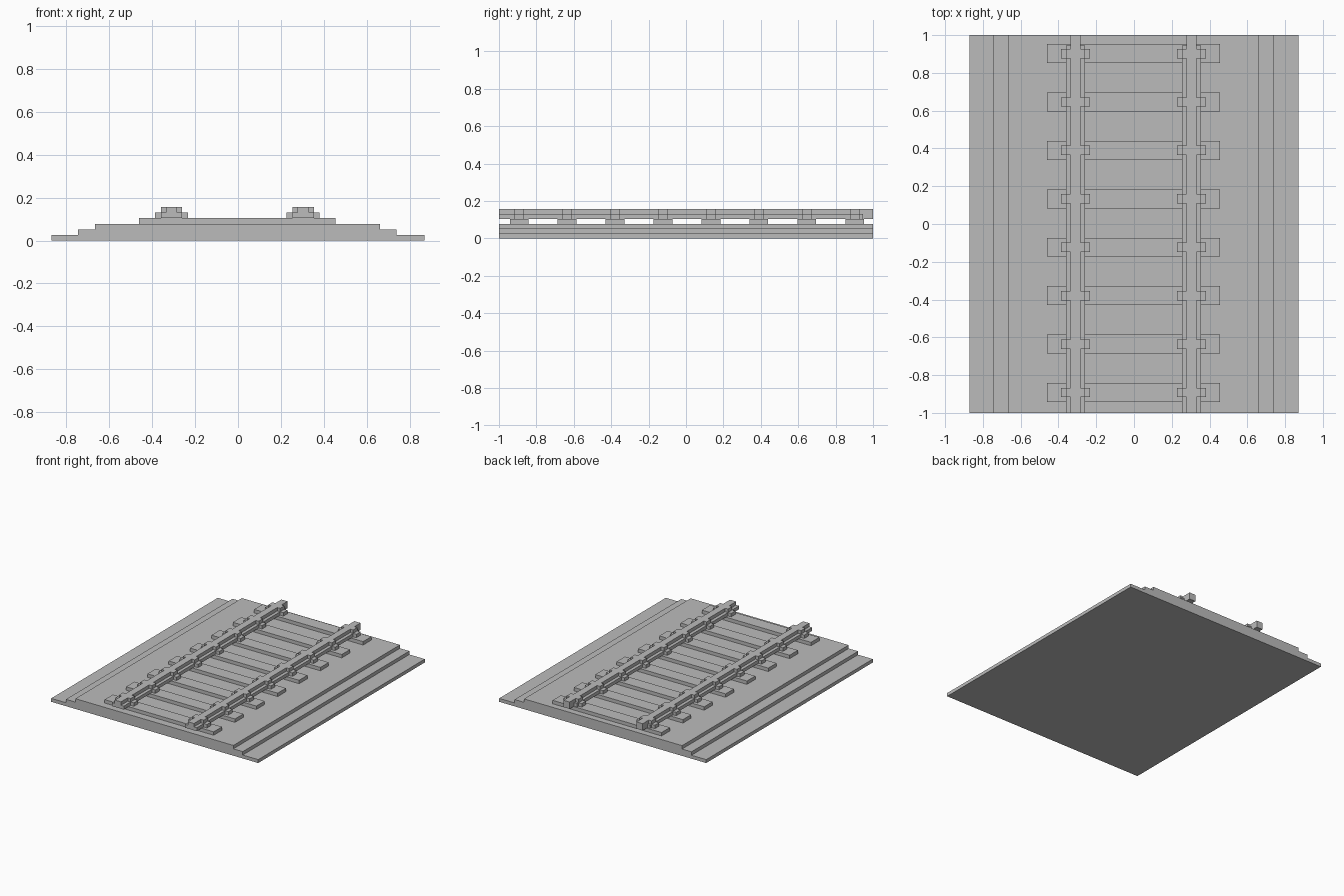
import bpy

cube = bpy.data.objects.get("Cube")
if cube:
    bpy.data.objects.remove(cube, do_unlink=True)

grey = bpy.data.materials.new("plain grey")
grey.use_nodes = True
colour = (0.5, 0.5, 0.5, 1)
grey.diffuse_color = colour
grey.node_tree.nodes["Principled BSDF"].inputs["Base Color"].default_value = colour

STEP = 0.026      # every layer has the same thickness
SHIFT = -0.003    # the track sits slightly off centre
SLEEPERS = 8
PITCH = 0.2563


def extrude(name, profile, y0, y1):
    """Closed x-z profile swept along y."""
    n = len(profile)
    verts = [(x, y, z) for y in (y0, y1) for x, z in profile]
    faces = [tuple(range(n)), tuple(reversed(range(n, 2 * n)))]
    faces += [(i, i + n, (i + 1) % n + n, (i + 1) % n) for i in range(n)]
    mesh = bpy.data.meshes.new(name)
    mesh.from_pydata(verts, [], faces)
    mesh.materials.append(grey)
    obj = bpy.data.objects.new(name, mesh)
    bpy.context.collection.objects.link(obj)
    return obj


def stepped(x, half_widths, level):
    """Stepped profile around x, one layer per half width, lowest first."""
    right = []
    for i, w in enumerate(half_widths):
        right += [(w, (level + i) * STEP), (w, (level + i + 1) * STEP)]
    return [(x + w, z) for w, z in right] + [(x - w, z) for w, z in reversed(right)]


# Ballast bed: wide base with two narrower layers on top
bed = stepped(SHIFT, (0.87, 0.743, 0.664), 0)
bed[0:2] = [(0.87, 0), (0.87, STEP)]
bed[-2:] = [(-0.87, STEP), (-0.87, 0)]
extrude("ballast_bed", bed, -1, 1)

# Sleepers
rows = [0.005 + (i - (SLEEPERS - 1) / 2) * PITCH for i in range(SLEEPERS)]
for i, y in enumerate(rows):
    extrude(f"sleeper_{i + 1}", stepped(SHIFT, (0.458,), 3), y - 0.05, y + 0.05)

# Rails with a joint tongue at the back, held by stepped chairs
for side, sign in (("left", 1), ("right", -1)):
    x = SHIFT + sign * 0.307
    extrude(f"{side}_rail", stepped(x, (0.05, 0.026), 4), -1, 0.945)
    extrude(f"{side}_rail_tongue",
            [(x + 0.026, 4 * STEP), (x + 0.026, 6 * STEP),
             (x - 0.026, 6 * STEP), (x - 0.026, 4 * STEP)], 0.945, 1)
    for i, y in enumerate(rows):
        extrude(f"{side}_rail_chair_{i + 1}", stepped(x, (0.077, 0.05), 4),
                y - 0.025, y + 0.025)
